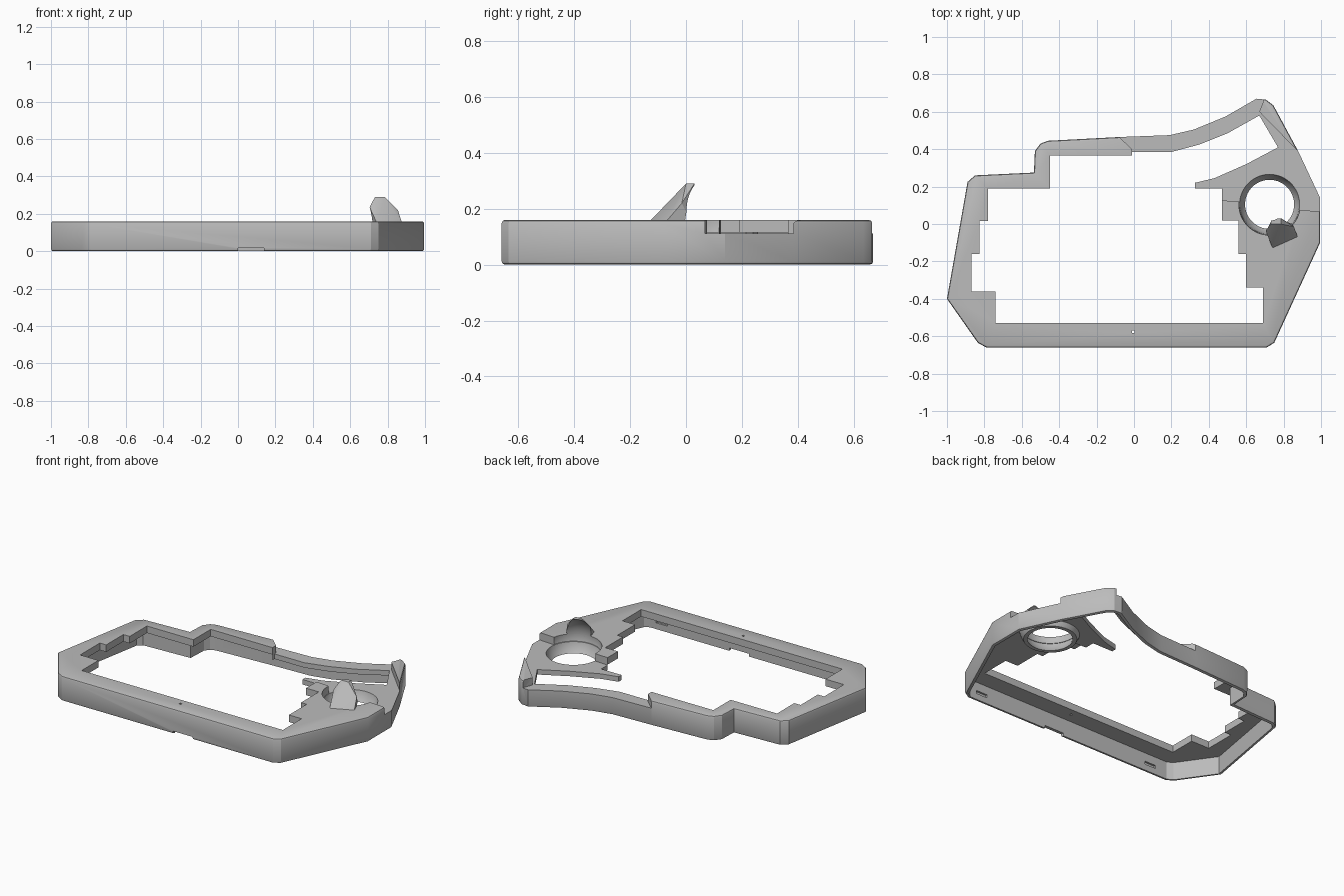
import bpy, bmesh, math
from mathutils import Vector

if "Cube" in bpy.data.objects:
    bpy.data.objects.remove(bpy.data.objects["Cube"], do_unlink=True)

grey = bpy.data.materials.new("plain grey")
grey.use_nodes = True
grey.diffuse_color = (0.5, 0.5, 0.5, 1)
grey.node_tree.nodes["Principled BSDF"].inputs["Base Color"].default_value = grey.diffuse_color

BALL = Vector((0.725, 0.105, 0.15))
BALL_R = 0.165
TOP, LOW = 0.16, 0.112
WALL = 0.02


def finish(name, bm):
    """Turn a bmesh into a named grey object."""
    bmesh.ops.recalc_face_normals(bm, faces=bm.faces[:])
    mesh = bpy.data.meshes.new(name)
    bm.to_mesh(mesh)
    bm.free()
    ob = bpy.data.objects.new(name, mesh)
    bpy.context.collection.objects.link(ob)
    mesh.materials.append(grey)
    return ob


def prism(name, pts, z0, z1, bevel=0):
    """Extrude a plan outline, optionally chamfering its rims."""
    bm = bmesh.new()
    base = bm.faces.new([bm.verts.new((x, y, z0)) for x, y in pts])
    ext = bmesh.ops.extrude_face_region(bm, geom=[base])["geom"]
    for v in ext:
        if isinstance(v, bmesh.types.BMVert):
            v.co.z = z1
    bmesh.ops.recalc_face_normals(bm, faces=bm.faces[:])
    if bevel:
        rims = [e for e in bm.edges if abs(e.verts[0].co.z - e.verts[1].co.z) < 1e-6]
        bmesh.ops.bevel(bm, geom=rims, offset=bevel, segments=2, profile=0.5, affect='EDGES')
    return finish(name, bm)


def block(name, x, y, z, sx, sy, sz):
    pts = [(x + i * sx / 2, y + j * sy / 2) for i, j in ((-1, -1), (1, -1), (1, 1), (-1, 1))]
    return prism(name, pts, z - sz / 2, z + sz / 2)


def sphere(name, radius):
    bm = bmesh.new()
    bmesh.ops.create_uvsphere(bm, u_segments=64, v_segments=32, radius=radius)
    bmesh.ops.translate(bm, verts=bm.verts[:], vec=BALL)
    return finish(name, bm)


def cut(target, *tools):
    """Subtract the tools from the target and discard them."""
    for tool in tools:
        mod = target.modifiers.new("cut", 'BOOLEAN')
        mod.operation, mod.solver, mod.object = 'DIFFERENCE', 'EXACT', tool
        dg = bpy.context.evaluated_depsgraph_get()
        mesh = bpy.data.meshes.new_from_object(target.evaluated_get(dg))
        target.modifiers.clear()
        target.data = mesh
        bpy.data.objects.remove(tool, do_unlink=True)


def inset(pts, d):
    """Offset a counter-clockwise outline inward."""
    out = []
    for i, p in enumerate(pts):
        a, b, c = Vector(pts[i - 1]), Vector(p), Vector(pts[(i + 1) % len(pts)])
        u, v = (b - a).normalized(), (c - b).normalized()
        n1, n2 = Vector((-u.y, u.x)), Vector((-v.y, v.x))
        out.append(tuple(b + (n1 + n2) * d / (1 + n1.dot(n2))))
    return out


def smooth(ob):
    bpy.ops.object.select_all(action='DESELECT')
    ob.select_set(True)
    bpy.context.view_layer.objects.active = ob
    bpy.ops.object.shade_smooth_by_angle(angle=math.radians(25))


# Plan outlines
outline = [(-0.79, -0.66), (0.71, -0.66), (0.75, -0.635), (0.995, -0.1), (0.995, 0.14),
           (0.88, 0.385), (0.745, 0.635), (0.705, 0.665), (0.655, 0.67), (0.49, 0.575),
           (0.32, 0.505), (0.19, 0.475), (-0.08, 0.465), (-0.46, 0.445), (-0.5, 0.43),
           (-0.53, 0.39), (-0.535, 0.275), (-0.85, 0.26), (-0.89, 0.225), (-1, -0.4),
           (-0.835, -0.635)]
opening = [(-0.74, -0.53), (0.69, -0.53), (0.69, -0.34), (0.6, -0.34), (0.6, -0.16),
           (0.56, -0.16), (0.56, 0.02), (0.47, 0.02), (0.47, 0.19), (0.325, 0.19),
           (0.325, 0.22), (0.43, 0.245), (0.6, 0.32), (0.77, 0.41), (0.67, 0.58),
           (0.5, 0.485), (0.35, 0.425), (0.2, 0.385), (-0.01, 0.385), (-0.01, 0.365),
           (-0.45, 0.365), (-0.45, 0.19), (-0.78, 0.19), (-0.78, 0.015), (-0.825, 0.015),
           (-0.825, -0.16), (-0.87, -0.16), (-0.87, -0.36), (-0.74, -0.36)]
lowered = [(-0.08, 0.466), (-0.01, 0.4), (-0.01, 0.3), (0.3, 0.135), (0.54, 0.122),
           (0.88, 0.075), (1.1, 0.06), (1.1, 0.36), (0.88, 0.385), (0.67, 0.6),
           (0.69, 0.65), (0.7, 0.8), (-0.08, 0.8)]

# Hollow case: the space under the lowered deck is shallower
case = prism("case_shell", outline, 0, TOP, 0.012)
inner = inset(outline, WALL)
deep = prism("deep_cavity", inner, -0.1, 0.115)
cut(deep, prism("deck_mask", lowered, -0.2, 0.3))
cut(case, prism("cavity", inner, -0.1, 0.08), deep,
    prism("opening_cut", opening, -0.2, 0.3),
    prism("lowered_cut", lowered, LOW, 0.3),
    sphere("ball_cut", BALL_R))

# Cable notch, pin hole and clip slots
cut(case, block("notch", 0.07, -0.65, 0, 0.14, 0.06, 0.036),
    block("pin_hole", -0.005, -0.575, 0.15, 0.013, 0.013, 0.2))
for x in (-0.66, 0.62):
    cut(case, block("slot", x, -0.642, 0.05, 0.08, 0.02, 0.02))
smooth(case)

# Ring-shaped spherical socket below the deck
bm = bmesh.new()
profile = []
for r, order in ((BALL_R, range(9)), (BALL_R + 0.02, range(8, -1, -1))):
    for i in order:
        z = 0.05 + (LOW - 0.05) * i / 8
        profile.append((math.sqrt(r * r - (z - BALL.z) ** 2), z))
ring = [bm.verts.new((BALL.x + r, BALL.y, z)) for r, z in profile]
edges = [bm.edges.new((ring[i - 1], ring[i])) for i in range(len(ring))]
bmesh.ops.spin(bm, geom=ring + edges, cent=BALL, axis=(0, 0, 1),
               angle=math.tau, steps=64, use_duplicate=False)
bmesh.ops.remove_doubles(bm, verts=bm.verts[:], dist=1e-4)
socket = finish("ball_socket", bm)
for a in (0.75, 2.9):
    cut(socket, block("bearing_hole", BALL.x + 0.16 * math.cos(a),
                      BALL.y + 0.16 * math.sin(a), 0.09, 0.022, 0.022, 0.022))
smooth(socket)

# Faceted guard leaning over the ball, hollowed to its curve
bm = bmesh.new()
for co in ((0.743, -0.135, 0.15), (0.877, -0.075, 0.15), (0.84, 0.02, 0.15),
           (0.715, -0.045, 0.15), (0.704, -0.035, 0.235), (0.855, -0.015, 0.22),
           (0.732, 0.0, 0.29), (0.785, 0.0, 0.29), (0.735, 0.03, 0.29), (0.785, 0.03, 0.29)):
    bm.verts.new(co)
bmesh.ops.convex_hull(bm, input=bm.verts[:])
guard = finish("ball_guard", bm)
cut(guard, sphere("guard_cut", BALL_R))
smooth(guard)
